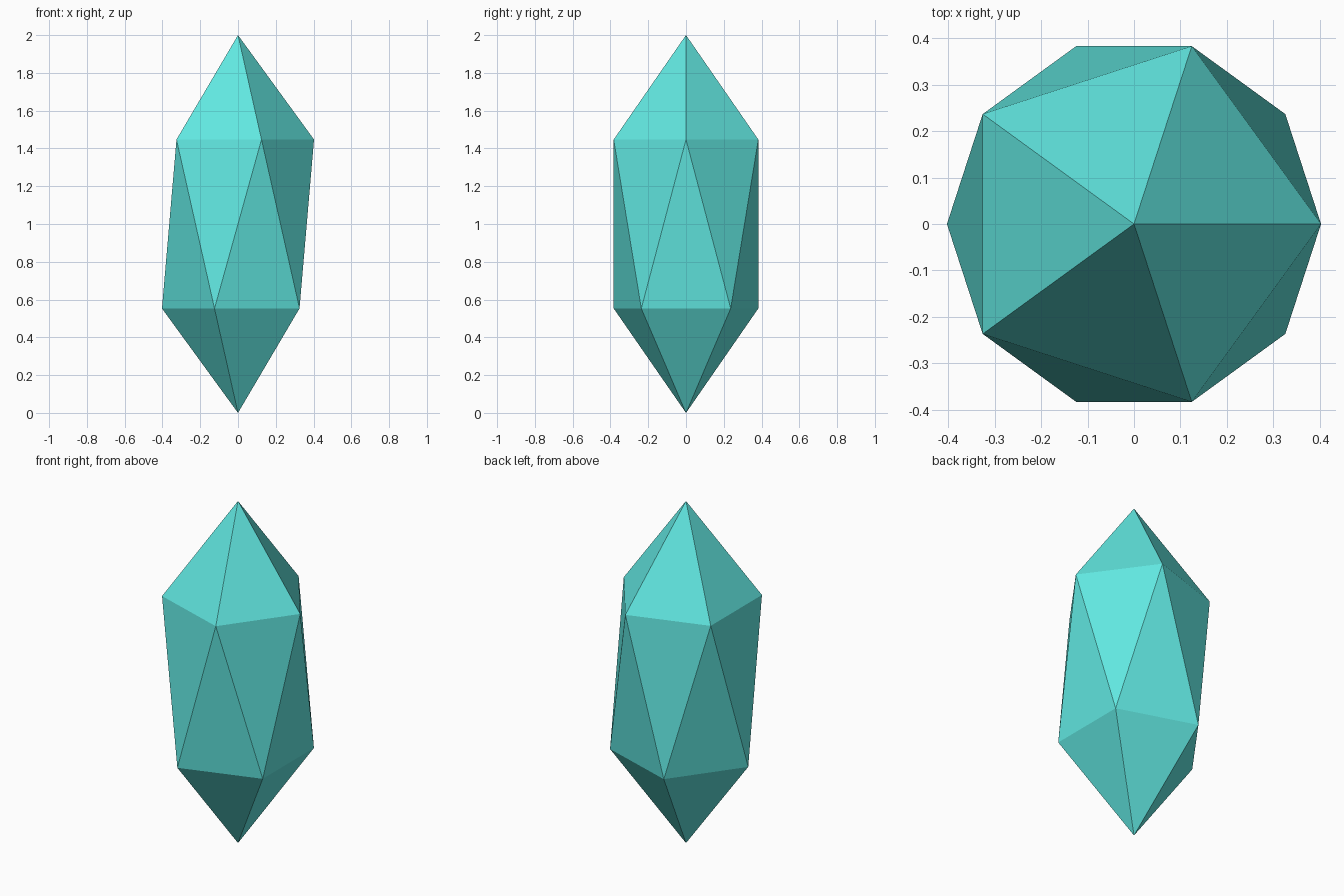
import bpy
import bmesh
from mathutils import Matrix

if "Cube" in bpy.data.objects:
    bpy.data.objects.remove(bpy.data.objects["Cube"])

# Crystal: a 20-sided icosahedron stretched along z, resting on its lower tip
mesh = bpy.data.meshes.new("crystal")
bm = bmesh.new()
bmesh.ops.create_icosphere(
    bm, subdivisions=1, radius=1.0,
    matrix=Matrix.Translation((0, 0, 1)) @ Matrix.Diagonal((0.45, 0.45, 1.0, 1.0)))
for face in bm.faces:
    face.smooth = False
bm.to_mesh(mesh)
bm.free()

crystal = bpy.data.objects.new("crystal", mesh)
bpy.context.collection.objects.link(crystal)

# Turquoise colour
mat = bpy.data.materials.new("turquoise")
mat.diffuse_color = (0.12, 0.8, 0.75, 1.0)
mat.use_nodes = True
mat.node_tree.nodes["Principled BSDF"].inputs["Base Color"].default_value = mat.diffuse_color
mesh.materials.append(mat)
